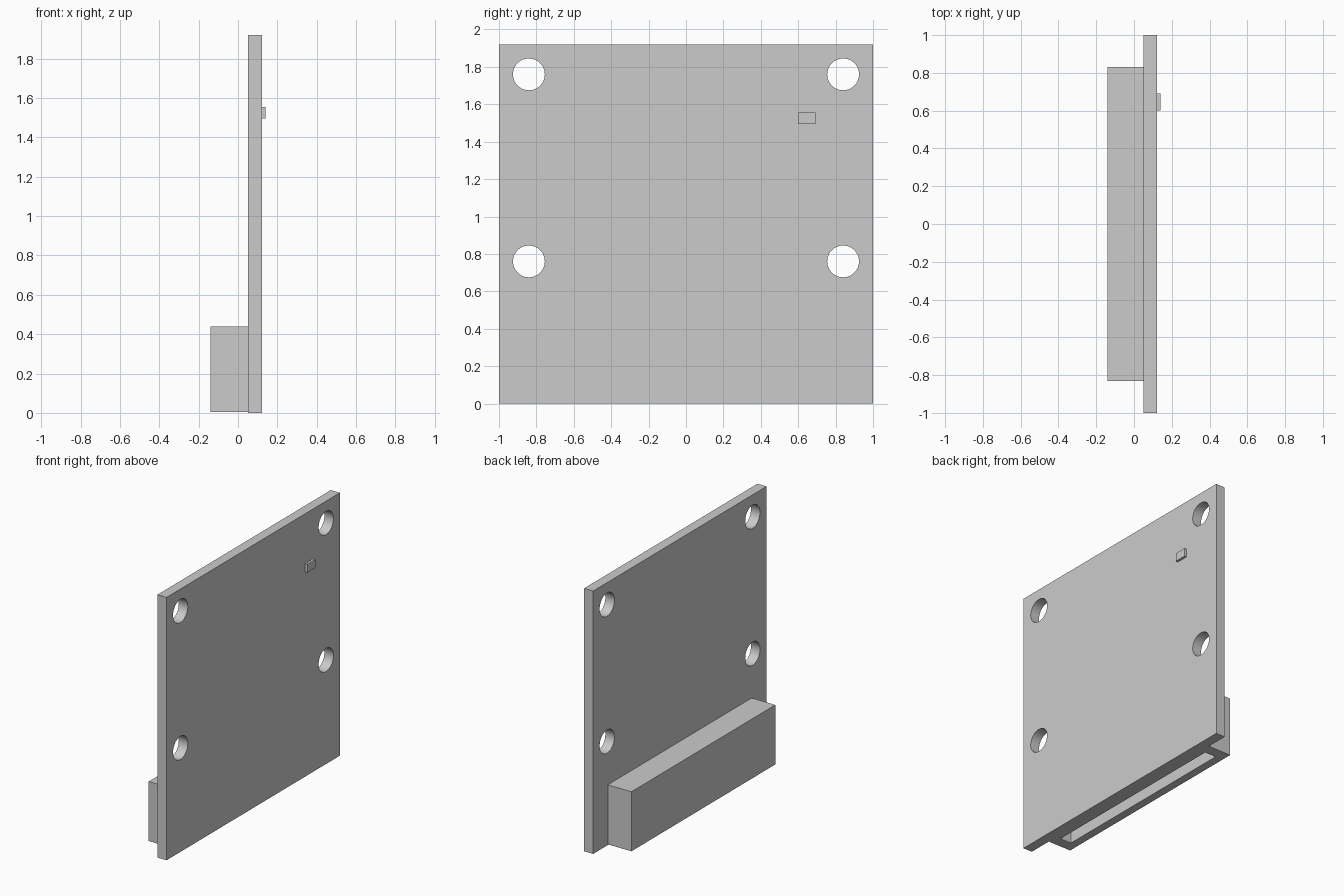
import bpy

default = bpy.data.objects.get("Cube")
if default:
    bpy.data.objects.remove(default, do_unlink=True)

grey = bpy.data.materials.new("light_grey")
grey.use_nodes = True
grey.diffuse_color = (0.6, 0.6, 0.6, 1)
grey.node_tree.nodes["Principled BSDF"].inputs["Base Color"].default_value = (0.6, 0.6, 0.6, 1)


def box(name, low, high):
    """Box spanning two opposite corners."""
    bpy.ops.mesh.primitive_cube_add(size=1)
    obj = bpy.context.object
    obj.name = name
    for v in obj.data.vertices:
        v.co = [low[i] if v.co[i] < 0 else high[i] for i in range(3)]
    obj.data.materials.append(grey)
    return obj


def cut(target, cutter):
    """Subtract the cutter, then remove it."""
    cutter.hide_render = True
    mod = target.modifiers.new("cut", 'BOOLEAN')
    mod.operation = 'DIFFERENCE'
    mod.solver = 'EXACT'
    mod.object = cutter
    bpy.ops.object.select_all(action='DESELECT')
    target.select_set(True)
    bpy.context.view_layer.objects.active = target
    bpy.ops.object.modifier_apply(modifier=mod.name)
    bpy.data.objects.remove(cutter, do_unlink=True)


# Upright board with four round mounting holes
board = box("board", (0.05, -1, 0), (0.123, 1, 1.92))
for y in (-0.84, 0.84):
    for z in (0.76, 1.76):
        bpy.ops.mesh.primitive_cylinder_add(
            vertices=48, radius=0.085, depth=0.4,
            location=(0.086, y, z), rotation=(0, 1.570796, 0))
        hole = bpy.context.object
        hole.data.materials.append(grey)
        cut(board, hole)
bpy.ops.object.shade_smooth_by_angle()

# Edge connector with a long slot opening downwards
connector = box("edge_connector", (-0.14, -0.83, 0.005), (0.05, 0.83, 0.44))
cut(connector, box("slot_cutter", (-0.08, -0.75, -0.1), (0.01, 0.75, 0.35)))

# Small surface component
box("chip", (0.123, 0.6, 1.495), (0.14, 0.692, 1.555))
